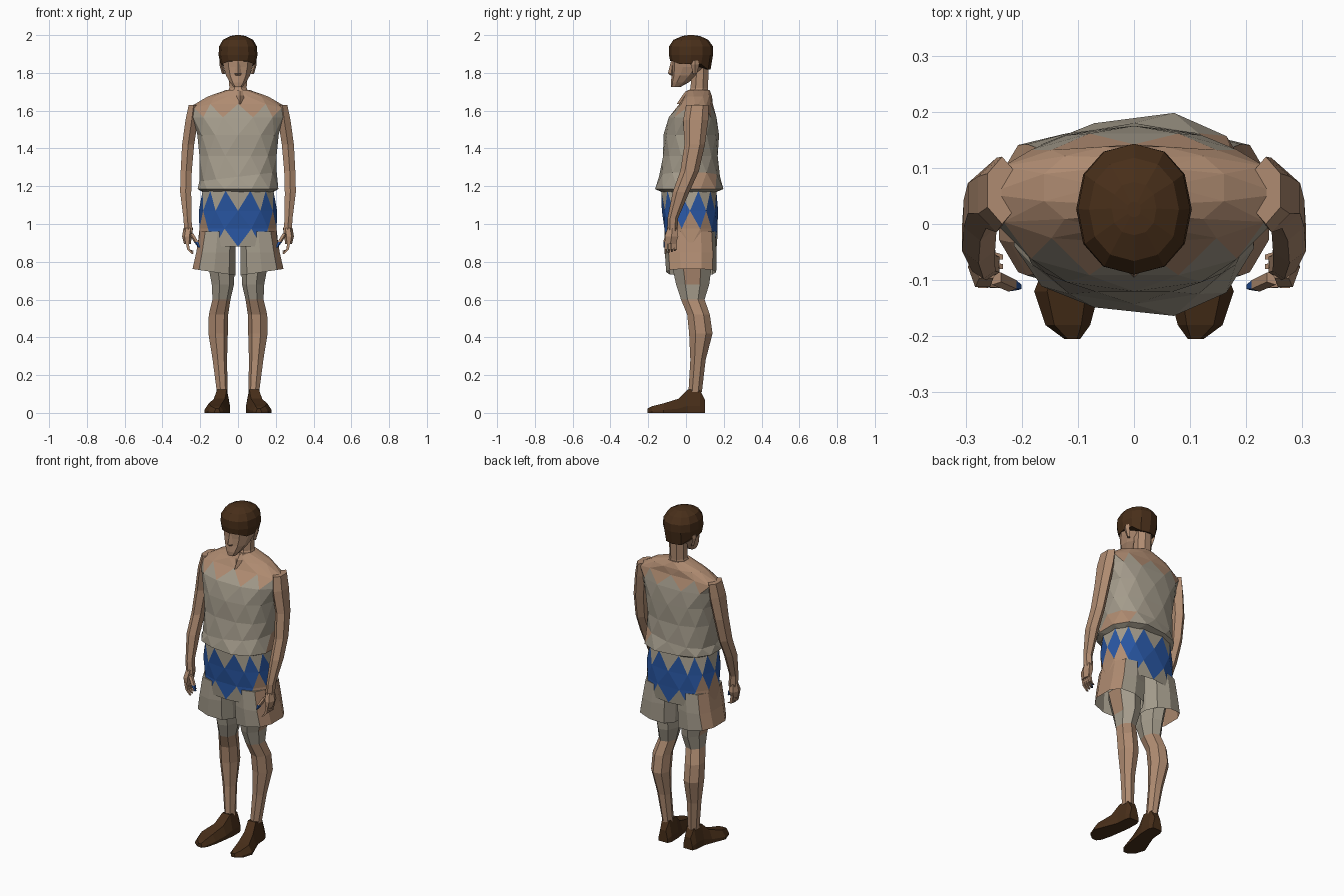
import bpy, bmesh
from math import sin, cos, pi, copysign

if "Cube" in bpy.data.objects:
    bpy.data.objects.remove(bpy.data.objects["Cube"])

COLOURS = {
    "skin": (0.43, 0.26, 0.165, 1),
    "cloth": (0.37, 0.33, 0.26, 1),
    "blue": (0.022, 0.095, 0.37, 1),
    "brown": (0.065, 0.028, 0.01, 1),
}
MATS = {}
for key, rgba in COLOURS.items():
    MATS[key] = bpy.data.materials.new(key)
    MATS[key].diffuse_color = rgba
KEYS = list(COLOURS)


def oval(z, rx, yf, yb, cx=0.0, n=8, off=0.0, e=2.0):
    """Horizontal super-ellipse ring between front y and back y."""
    pts = []
    for k in range(n):
        a = 2 * pi * (k + off) / n
        c, s = cos(a), sin(a)
        px = copysign(abs(c) ** (2 / e), c) * rx
        py = copysign(abs(s) ** (2 / e), s) * (yb - yf) / 2
        pts.append((cx + px, (yf + yb) / 2 + py, z))
    return pts


def loft(name, rings, colour, caps=(True, True), tri=False, mirror=False):
    """Skin a stack of rings; colour is a key or f(centre, band, is_upper)."""
    bm = bmesh.new()
    rows = [[bm.verts.new(p) for p in r] for r in rings]
    n = len(rows[0])

    def face(vs, band, upper=False):
        f = bm.faces.new(vs)
        key = colour if isinstance(colour, str) else colour(f.calc_center_median(), band, upper)
        f.material_index = KEYS.index(key)

    for i, (a, b) in enumerate(zip(rows, rows[1:])):
        for k in range(n):
            j = (k + 1) % n
            if not tri:
                face((a[k], a[j], b[j], b[k]), i)
            elif i % 2 == 0:
                face((a[k], a[j], b[k]), i)
                face((b[k], a[j], b[j]), i, True)
            else:
                face((a[k], a[j], b[j]), i)
                face((b[k], a[k], b[j]), i, True)
    if caps[0]:
        face(rows[0][::-1], 0)
    if caps[1]:
        face(rows[-1], len(rows) - 2, True)
    bmesh.ops.recalc_face_normals(bm, faces=bm.faces)
    me = bpy.data.meshes.new(name)
    bm.to_mesh(me)
    bm.free()
    for key in KEYS:
        me.materials.append(MATS[key])
    ob = bpy.data.objects.new(name, me)
    bpy.context.collection.objects.link(ob)
    if mirror:
        ob.modifiers.new("mirror", "MIRROR")
    return ob


# Shoes: flat-soled sections from heel to toe
sole = [(-1, 0), (-1, .3), (-.6, 1), (.6, 1), (1, .3), (1, 0)]
shoe = [(.10, .082, .03, .07), (.075, .082, .04, .12), (.01, .085, .042, .125),
        (-.04, .098, .048, .075), (-.12, .12, .058, .05), (-.18, .118, .04, .035), (-.205, .11, .014, .022)]
loft("shoe", [[(cx + u * w, y, v * h) for u, v in sole] for y, cx, w, h in shoe], "brown", mirror=True)

# Bare legs running up into the shorts
leg = [(.11, .03, .012, .085, .085), (.28, .04, .022, .105, .098), (.42, .054, .015, .142, .108),
       (.52, .054, .005, .128, .106), (.60, .05, -.028, .10, .09), (.68, .062, -.055, .125, .083),
       (.82, .078, -.085, .145, .095)]
loft("leg", [oval(z, rx, f, b, cx, 7, .5) for z, rx, f, b, cx in leg],
     lambda c, i, u: "cloth" if i >= 4 and c.x < .14 else "skin", mirror=True)

# Shorts: open trouser legs, then a hip band with zigzag colouring
tube = [(.745, .118, -.105, .16, .127), (.85, .108, -.112, .162, .117), (.96, .098, -.108, .155, .107)]
rings = [oval(z, rx, f, b, cx, 10, .5, 2.7) for z, rx, f, b, cx in tube]
rings[0] = [(x, y, z + (x - .127) * .15) for x, y, z in rings[0]]
loft("shorts_leg", rings, lambda c, i, u: "skin" if c.x > .19 else "cloth", (False, True), mirror=True)


def hip_colour(c, band, upper):
    side = abs(c.x) > .165 and abs(c.y - .02) < .09
    if side and band < 2:
        return "blue" if band == 1 and upper else "skin"
    return [("cloth", "blue"), ("blue", "blue"), ("blue", "cloth")][band][upper]


hip = [(.88, .214, -.115, .165), (.975, .21, -.118, .17), (1.07, .207, -.128, .17), (1.175, .193, -.135, .165)]
loft("shorts_hips", [oval(z, rx, f, b, 0, 12, (i % 2) / 2, 2.5) for i, (z, rx, f, b) in enumerate(hip)],
     hip_colour, (False, True), tri=True)


# Sleeveless shirt with flared hem, slightly skewed folds and a toothed yoke
def shirt_colour(c, band, upper):
    if band == 1 and c.x > .15 and c.y > 0:
        return "skin"
    if band > 5:
        return "skin"
    return "skin" if band == 5 and upper else "cloth"


shirt = [(1.165, .18, -.12, .15), (1.185, .22, -.158, .19), (1.25, .205, -.143, .18), (1.36, .21, -.125, .172),
         (1.47, .215, -.12, .175), (1.565, .245, -.095, .165), (1.635, .262, -.035, .142),
         (1.675, .165, -.01, .14), (1.71, .06, .01, .125)]
rings = [oval(z, rx, f, b, 0, 12, (i % 2) / 2, 2.4) for i, (z, rx, f, b) in enumerate(shirt)]
rings[1] = [(x, y * (1.07 if x > 0 else .97), z) for x, y, z in rings[1]]
rings[2] = [(x, y, z + .12 * x) for x, y, z in rings[2]]
rings[6] = [(x, y, z - .02 * (abs(x) > .2)) for x, y, z in rings[6]]
loft("shirt", rings, shirt_colour, tri=True)

# Arms, hands, fingers and thumbs
arm = [(.96, .026, -.10, -.045, .262), (1.03, .024, -.098, -.042, .268), (1.17, .034, -.07, .018, .277),
       (1.28, .034, -.03, .068, .274), (1.42, .037, -.008, .10, .264), (1.55, .038, -.015, .118, .245),
       (1.63, .03, .0, .12, .235)]
loft("arm", [oval(z, rx, f, b, cx, 6, .5) for z, rx, f, b, cx in arm], "skin", mirror=True)
hand = [(.895, .018, -.115, -.05, .268), (.935, .026, -.118, -.035, .27), (.98, .025, -.10, -.045, .263)]
loft("palm", [oval(z, rx, f, b, cx, 6) for z, rx, f, b, cx in hand], "skin", mirror=True)
for k in range(4):
    y = -.106 + k * .017
    loft("finger", [oval(z, r, y + d - r, y + d + r, cx, 4, .5) for z, r, d, cx in
                    [(.84 + .006 * k, .006, -.004, .238), (.865, .01, 0, .262), (.91, .011, 0, .27)]],
         "skin", mirror=True)
loft("thumb", [oval(z, r, y - r, y + r, cx, 5) for z, r, y, cx in
               [(.875, .006, -.112, .205), (.905, .013, -.108, .22), (.95, .014, -.095, .248)]],
     lambda c, i, u: "blue" if i == 0 else "skin", mirror=True)

# Neck and collar notch
neck = [(1.66, .075, -.01, .125), (1.72, .05, .02, .12), (1.86, .052, .03, .125)]
loft("neck", [oval(z, rx, f, b, 0, 8, .5) for z, rx, f, b in neck], "skin")
loft("collar", [oval(z, r, y - .015, y + .03, .01, 4) for z, r, y in
                [(1.635, .006, -.035), (1.68, .03, -.005), (1.705, .035, .015)]], "skin")

# Head, nose and ears
head = [(1.725, .024, -.078, -.03), (1.75, .045, -.08, .015), (1.785, .066, -.076, .06),
        (1.83, .08, -.076, .105), (1.90, .09, -.08, .13)]
loft("head", [oval(z, rx, f, b, 0, 10, .5, 2.2) for z, rx, f, b in head], "skin")
loft("nose", [oval(z, rx, f, -.06, 0, 4) for z, rx, f in
              [(1.785, .012, -.08), (1.797, .018, -.096), (1.86, .009, -.08)]], "skin")
loft("ear", [oval(z, .009, .045 - d, .05 + d, x, 4) for z, d, x in
             [(1.795, .008, .076), (1.845, .02, .09), (1.865, .014, .09)]], "skin", mirror=True)

# Hair cap, low at the nape
hair = [(1.862, .093, -.084, .13), (1.895, .103, -.09, .143), (1.94, .1, -.09, .143),
        (1.975, .08, -.066, .118), (1.995, .04, -.02, .075), (2.0, .012, .012, .04)]
rings = [oval(z, rx, f, b, 0, 12, 0, 2.2) for z, rx, f, b in hair]
rings[0] = [(x, y, z - (.045 if y > .1 else .015 if abs(x) > .07 else 0)) for x, y, z in rings[0]]
loft("hair", rings, "brown")

for m in bpy.data.materials:
    if m.users and not m.is_grease_pencil:
        m.use_nodes = True
        m.node_tree.nodes["Principled BSDF"].inputs["Base Color"].default_value = m.diffuse_color
